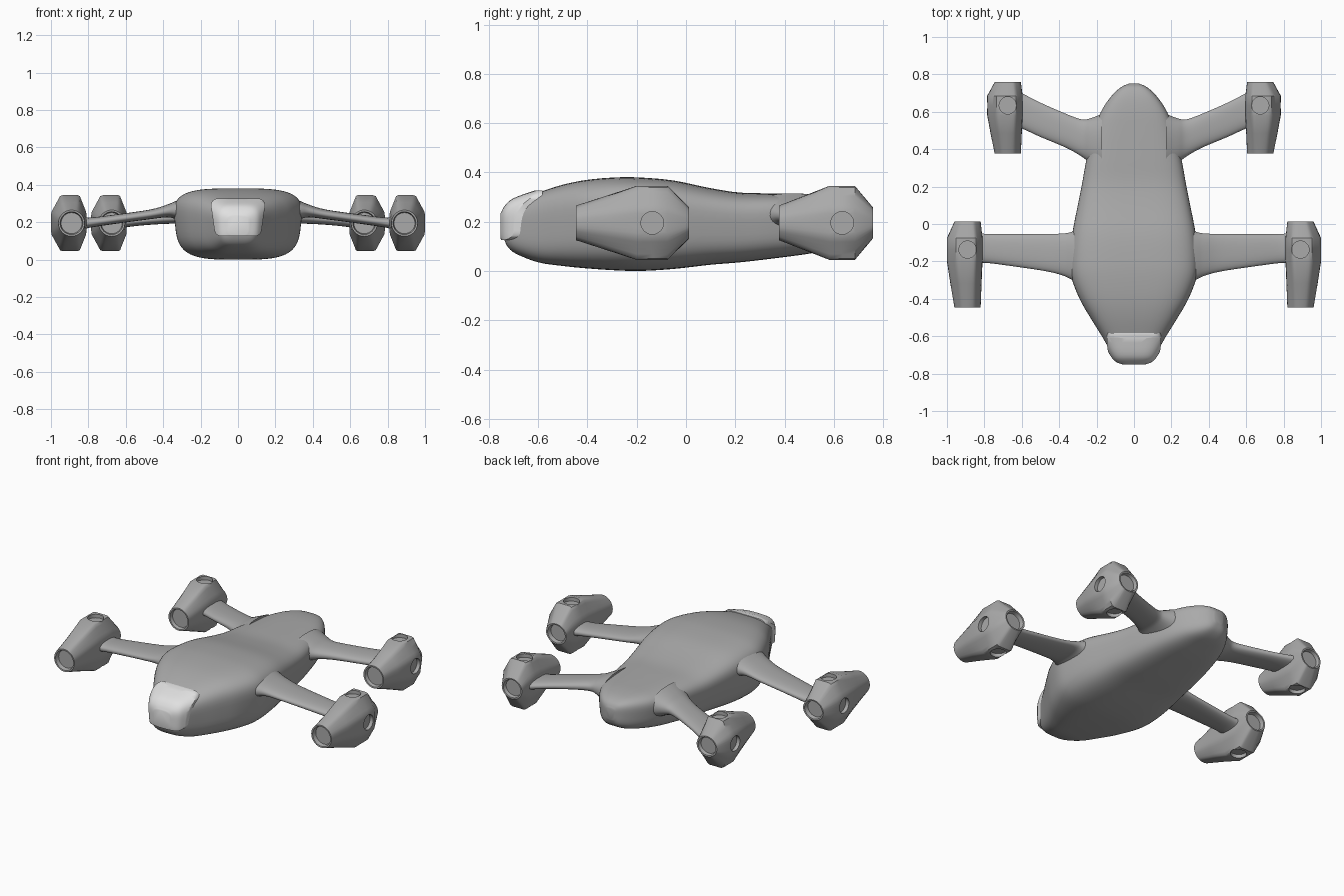
import bpy, bmesh, math
from mathutils import Vector

if "Cube" in bpy.data.objects:
    bpy.data.objects.remove(bpy.data.objects["Cube"])


def material(name, v):
    m = bpy.data.materials.new(name)
    m.diffuse_color = (v, v, v, 1)
    m.use_nodes = True
    m.node_tree.nodes["Principled BSDF"].inputs["Base Color"].default_value = m.diffuse_color
    return m


HULL = material("hull grey", 0.40)
GLASS = material("canopy light grey", 0.75)


def finish(ob, angle=40):
    bpy.ops.object.select_all(action='DESELECT')
    ob.select_set(True)
    bpy.context.view_layer.objects.active = ob
    bpy.ops.object.shade_smooth_by_angle(angle=math.radians(angle))


def apply_mod(ob, kind, **props):
    bpy.context.view_layer.objects.active = ob
    m = ob.modifiers.new("mod", kind)
    for k, v in props.items():
        setattr(m, k, v)
    bpy.ops.object.modifier_apply(modifier=m.name)


def loft(name, rings, mat):
    """Skin a list of equal-length rings and cap both ends."""
    bm = bmesh.new()
    rows = [[bm.verts.new(p) for p in r] for r in rings]
    n = len(rows[0])
    for a, b in zip(rows, rows[1:]):
        for i in range(n):
            j = (i + 1) % n
            bm.faces.new((a[i], a[j], b[j], b[i]))
    bm.faces.new(rows[0])
    bm.faces.new(rows[-1])
    bmesh.ops.recalc_face_normals(bm, faces=bm.faces)
    me = bpy.data.meshes.new(name)
    bm.to_mesh(me)
    bm.free()
    me.materials.append(mat)
    ob = bpy.data.objects.new(name, me)
    bpy.context.collection.objects.link(ob)
    return ob


def smooth_rows(rows, steps):
    """Catmull-Rom interpolation between stations."""
    pts = [Vector(r) for r in rows]
    out = []
    for i in range(len(pts) - 1):
        p0, p1, p2, p3 = pts[max(i - 1, 0)], pts[i], pts[i + 1], pts[min(i + 2, len(pts) - 1)]
        for s in range(steps):
            t = s / steps
            out.append(p1 + (p2 - p0) * (t / 2)
                       + (p0 * 2 - p1 * 5 + p2 * 4 - p3) * (t * t / 2)
                       + (p1 * 3 - p0 - p2 * 3 + p3) * (t ** 3 / 2))
    return out + [pts[-1]]


def superellipse(n, count):
    pts = []
    for i in range(count):
        a = 2 * math.pi * (i + 0.5) / count
        c, s = math.cos(a), math.sin(a)
        pts.append((math.copysign(abs(c) ** (2 / n), c), math.copysign(abs(s) ** (2 / n), s)))
    return pts


# Fuselage stations: y, half width, top z, bottom z
BODY = [(-.742, .05, .225, .14), (-.725, .095, .255, .10), (-.69, .125, .285, .07),
        (-.6, .18, .318, .035), (-.5, .245, .35, .02), (-.4, .305, .37, .01),
        (-.28, .352, .38, .002), (-.18, .358, .379, 0), (-.05, .345, .367, .008),
        (.1, .315, .336, .025), (.22, .29, .318, .035), (.35, .265, .315, .05),
        (.5, .225, .313, .07), (.6, .185, .31, .09), (.68, .13, .30, .11),
        (.73, .075, .28, .14), (.75, .03, .25, .18)]


def hull(name, grow, mat):
    rings = []
    for y, hw, zt, zb in smooth_rows([Vector(r) for r in BODY], 4):
        zc, hz = (zt + zb) / 2, (zt - zb) / 2 + grow
        rings.append([(u * (hw + grow) * (1 - .06 * (1 - v)), y - grow, zc + v * hz)
                      for u, v in superellipse(3.6, 56)])
    return loft(name, rings, mat)


finish(hull("fuselage", 0, HULL))

# Canopy: slightly larger hull trimmed to a rounded window block at the nose
canopy = hull("canopy", .01, GLASS)
outline = []
for cx, cz, a0 in ((.108, .29, 0), (-.108, .29, 90), (-.09, .163, 180), (.09, .163, 270)):
    for k in range(7):
        a = math.radians(a0 + k * 15)
        outline.append((cx + .037 * math.cos(a), cz + .037 * math.sin(a)))
block = loft("canopy_cutter", [[(x, y, z) for x, z in outline] for y in (-.9, -.583)], GLASS)
block.hide_render = True
apply_mod(canopy, 'BOOLEAN', operation='INTERSECT', object=block, solver='EXACT')
bpy.data.objects.remove(block)
finish(canopy)

# Arms: x, centre y, centre z, half chord, half thickness
ARMS = {
    "front_arms": [(.24, -.17, .265, .17, .09), (.33, -.17, .265, .13, .05),
                   (.38, -.163, .26, .113, .034), (.47, -.153, .242, .1, .026),
                   (.65, -.14, .217, .086, .025), (.80, -.13, .197, .078, .028),
                   (.85, -.13, .195, .09, .045)],
    "rear_arms": [(.17, .43, .23, .16, .085), (.235, .445, .23, .12, .055),
                  (.28, .46, .227, .1, .038), (.36, .497, .222, .091, .03),
                  (.5, .557, .21, .092, .026), (.6, .605, .2, .095, .028),
                  (.65, .62, .197, .1, .04)],
}
for name, rows in ARMS.items():
    rings = [[(x, y + u * hc, z + v * ht) for u, v in superellipse(2.4, 28)]
             for x, y, z, hc, ht in smooth_rows(rows, 4)]
    arm = loft(name, rings, HULL)
    apply_mod(arm, 'MIRROR')
    finish(arm)

# Thruster pods: y, outer half width, inner half width, half height, octagon blend
POD = [(-.285, .056, .056, .056, 0), (-.309, .061, .061, .061, 0), (-.31, .07, .07, .07, 0),
       (-.18, .092, .075, .112, .55), (-.063, .11, .08, .15, 1), (0, .11, .08, .15, 1),
       (.062, .11, .08, .15, 1), (.15, .07, .07, .063, 0), (.149, .06, .06, .055, 0),
       (.125, .054, .054, .05, 0)]


def pod(name, cx, cy, sy):
    cz = .195
    rings = []
    for y, ho, hi, hz, k in POD:
        ring = []
        for i in range(48):
            a = 2 * math.pi * i / 48
            c, s = math.cos(a), math.sin(a)
            r = 1 / max(abs(c), abs(s), .784 * abs(c) + .585 * abs(s))
            r = 1 + (r - 1) * k
            ring.append((cx + r * c * (ho if c > 0 else hi), cy + y * sy, cz + r * s * hz))
        rings.append(ring)
    ob = loft(name, rings, HULL)
    # Shallow round nozzle recesses on top, bottom and outer side
    for pos, rot in (((cx, cy, cz + .15), 0), ((cx, cy, cz - .15), 0),
                     ((cx + .11, cy, cz), math.pi / 2)):
        bpy.ops.mesh.primitive_cylinder_add(vertices=32, radius=.046, depth=.044,
                                            location=pos, rotation=(0, rot, 0))
        cutter = bpy.context.object
        cutter.hide_render = True
        apply_mod(ob, 'BOOLEAN', operation='DIFFERENCE', object=cutter, solver='EXACT')
        bpy.data.objects.remove(cutter)
    apply_mod(ob, 'MIRROR')
    finish(ob, 42)


pod("front_pods", .89, -.137, 1)
pod("rear_pods", .675, .634, .83)
